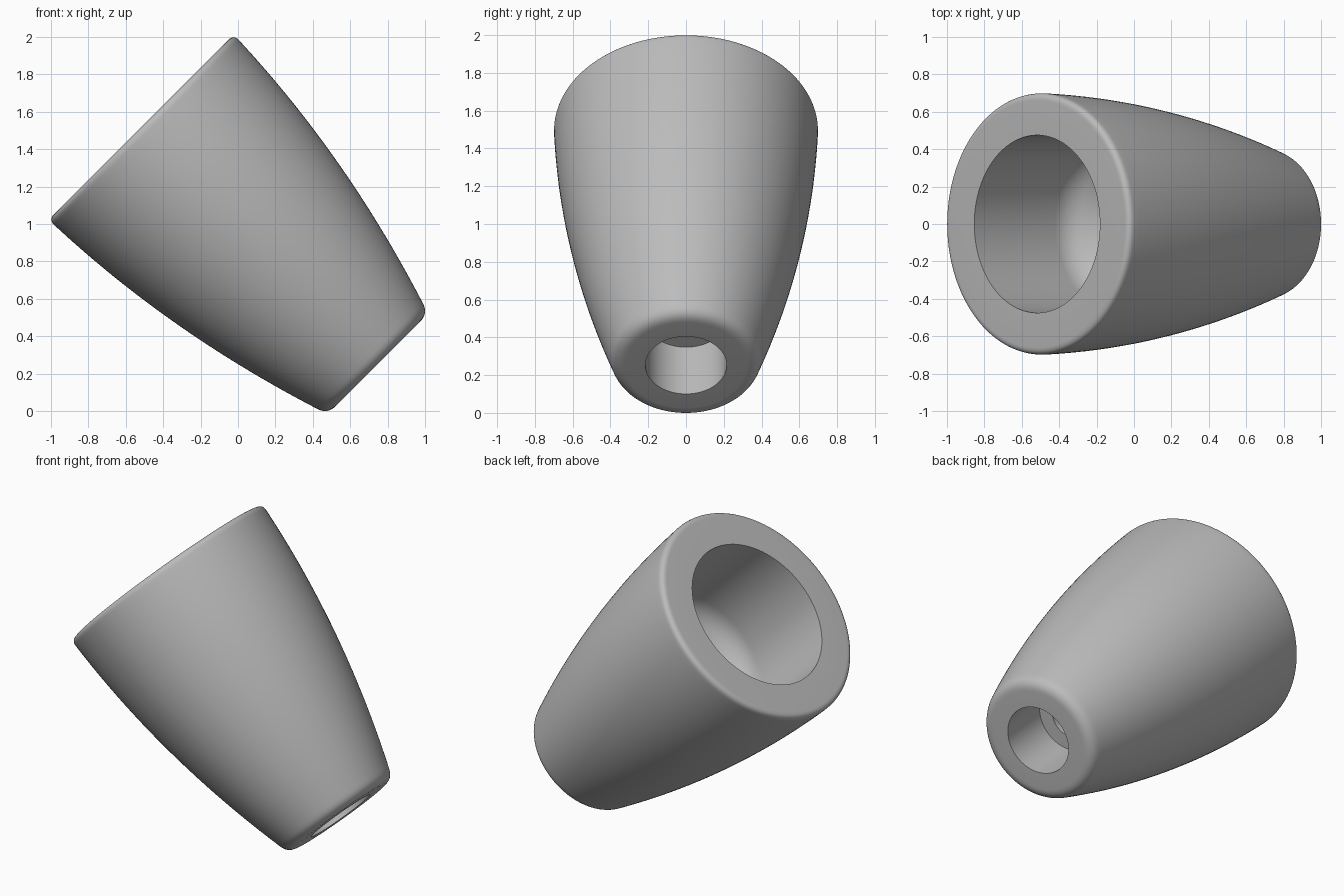
import bpy, bmesh, math
from mathutils import Vector, Matrix

if "Cube" in bpy.data.objects:
    bpy.data.objects.remove(bpy.data.objects["Cube"], do_unlink=True)

LENGTH = 1.79
STEPS = 128


def rounded(prev, corner, nxt, size, cuts=8):
    """Points of a soft bend replacing a profile corner."""
    a = corner + (prev - corner).normalized() * size
    b = corner + (nxt - corner).normalized() * size
    pts = []
    for i in range(cuts + 1):
        t = i / cuts
        pts.append(a * (1 - t) ** 2 + corner * 2 * t * (1 - t) + b * t ** 2)
    return pts


def outer_radius(depth):
    return 0.70 - 0.03 * depth - 0.083 * depth ** 2


# Profile corners: radius, depth below the wide face, rounding size
corners = [(0.475, 0, 0), (outer_radius(0), 0, 0.04)]
for i in range(1, 24):
    d = LENGTH * i / 24
    corners.append((outer_radius(d), d, 0))
corners += [
    (outer_radius(LENGTH), LENGTH, 0.06),   # narrow rim
    (0.215, LENGTH, 0),                     # narrow counterbore
    (0.215, 1.44, 0),
    (0.125, 1.44, 0),                       # through hole
    (0.125, 1.04, 0),
    (0.475, 0.69, 0.08),                    # tapered floor of the wide bore
]
points = [Vector((r, 0, -d)) for r, d, s in corners]
profile = []
for i, (r, d, size) in enumerate(corners):
    if size:
        profile += rounded(points[i - 1], points[i], points[(i + 1) % len(points)], size)
    else:
        profile.append(points[i])

# Turn the closed profile around the axis
bm = bmesh.new()
verts = [bm.verts.new(p) for p in profile]
edges = [bm.edges.new((verts[i - 1], verts[i])) for i in range(len(verts))]
bmesh.ops.spin(bm, geom=verts + edges, cent=(0, 0, 0), axis=(0, 0, 1),
               angle=2 * math.pi, steps=STEPS, use_merge=True)
bmesh.ops.remove_doubles(bm, verts=bm.verts, dist=0.0001)
bmesh.ops.recalc_face_normals(bm, faces=bm.faces)

# Tilt the sleeve and set it down on the ground
bm.transform(Matrix.Translation((-0.518, 0, 1.517)) @ Matrix.Rotation(-math.pi / 4, 4, 'Y'))
bm.transform(Matrix.Translation((0, 0, -min(v.co.z for v in bm.verts))))
mesh = bpy.data.meshes.new("tapered_sleeve")
bm.to_mesh(mesh)
bm.free()

sleeve = bpy.data.objects.new("tapered_sleeve", mesh)
bpy.context.collection.objects.link(sleeve)

# Plain grey
grey = bpy.data.materials.new("grey")
grey.use_nodes = True
color = (0.5, 0.5, 0.5, 1)
grey.diffuse_color = color
grey.node_tree.nodes["Principled BSDF"].inputs["Base Color"].default_value = color
mesh.materials.append(grey)

bpy.ops.object.select_all(action='DESELECT')
sleeve.select_set(True)
bpy.context.view_layer.objects.active = sleeve
bpy.ops.object.shade_smooth_by_angle(angle=math.radians(30))
